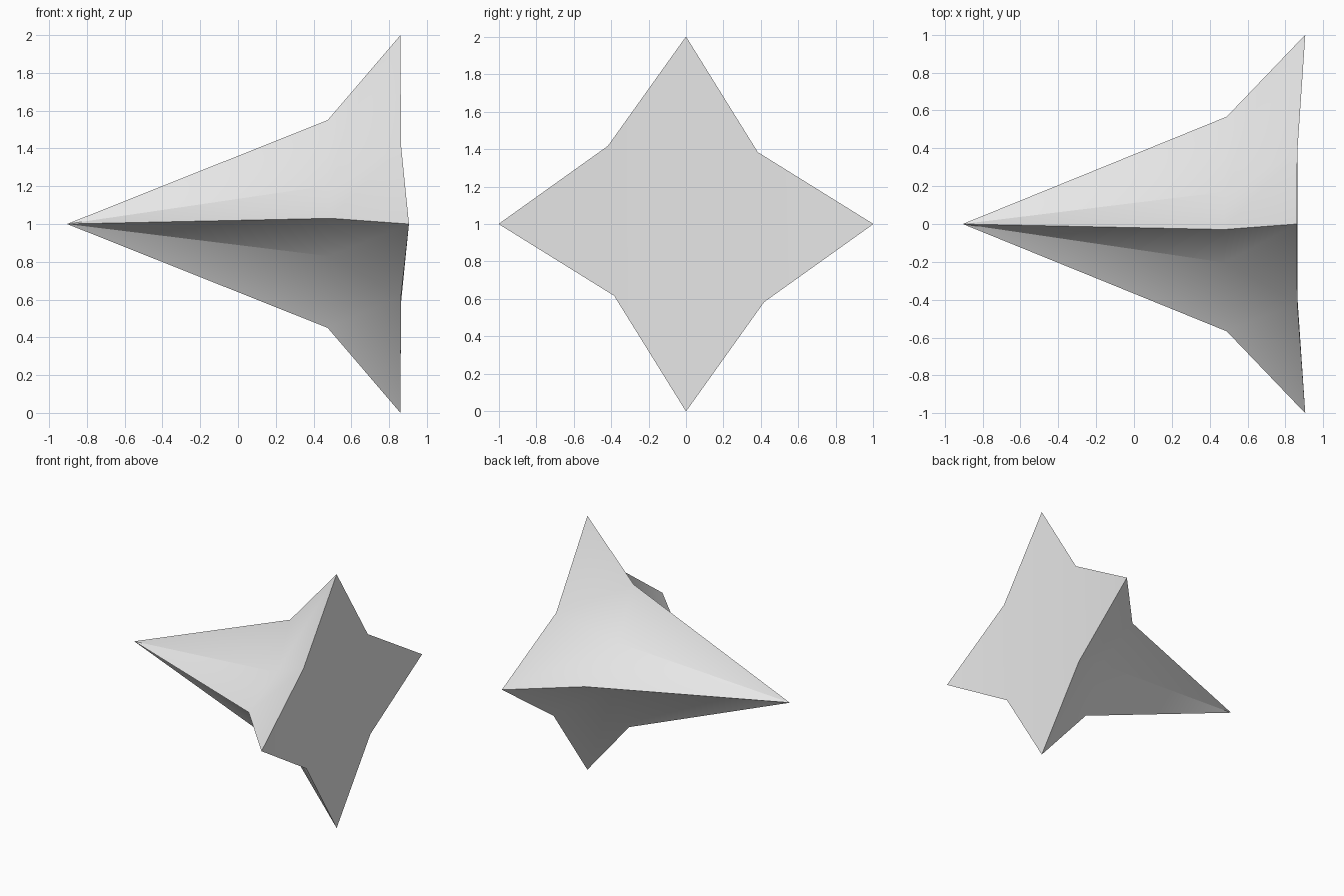
import bpy, bmesh, math

cube = bpy.data.objects.get("Cube")
if cube:
    bpy.data.objects.remove(cube, do_unlink=True)

CENTRE_Z = 1.0

# Single grey finish
grey = bpy.data.materials.new("plain_grey")
grey.use_nodes = True
grey.diffuse_color = (0.8, 0.8, 0.8, 1)
grey.node_tree.nodes["Principled BSDF"].inputs["Base Color"].default_value = (0.8, 0.8, 0.8, 1)

bm = bmesh.new()


def star_ring(x_upright, x_side, x_valley, tip_upright, tip_side, valley, tip_skew, valley_skew):
    """Eight points of a four-pointed star, slightly skewed; even points are tips."""
    ring = []
    for k in range(8):
        a = k * math.pi / 4
        if k % 2:
            x, r, skew = x_valley, valley * math.sqrt(2), valley_skew
        elif k % 4:
            x, r, skew = x_side, tip_side, tip_skew
        else:
            x, r, skew = x_upright, tip_upright, tip_skew
        y, z = r * math.sin(a), r * math.cos(a)
        ring.append(bm.verts.new((x, y - skew * z, CENTRE_Z + z - skew * y)))
    return ring


# Long spike, flaring from the middle ring out to the base ring
apex = bm.verts.new((-0.905, 0, CENTRE_Z))
mid = star_ring(0.475, 0.49, 0.48, 0.55, 0.567, 0.187, 0.053, 0.09)
base = star_ring(0.86, 0.905, 0.863, 1.0, 1.0, 0.4, 0.0, 0.042)
for k in range(8):
    n = (k + 1) % 8
    bm.faces.new((apex, mid[k], mid[n]))
    bm.faces.new((mid[k], base[k], base[n], mid[n]))

# Base: upright middle panel and two swept side points
bm.faces.new([base[k] for k in (0, 1, 3, 4, 5, 7)])
bm.faces.new(base[1:4])
bm.faces.new(base[5:8])
bmesh.ops.recalc_face_normals(bm, faces=bm.faces)

mesh = bpy.data.meshes.new("star_spike")
bm.to_mesh(mesh)
bm.free()
mesh.materials.append(grey)
spike = bpy.data.objects.new("star_spike", mesh)
bpy.context.collection.objects.link(spike)

bpy.ops.object.select_all(action="DESELECT")
spike.select_set(True)
bpy.context.view_layer.objects.active = spike
bpy.ops.object.shade_smooth_by_angle(angle=math.radians(30))
